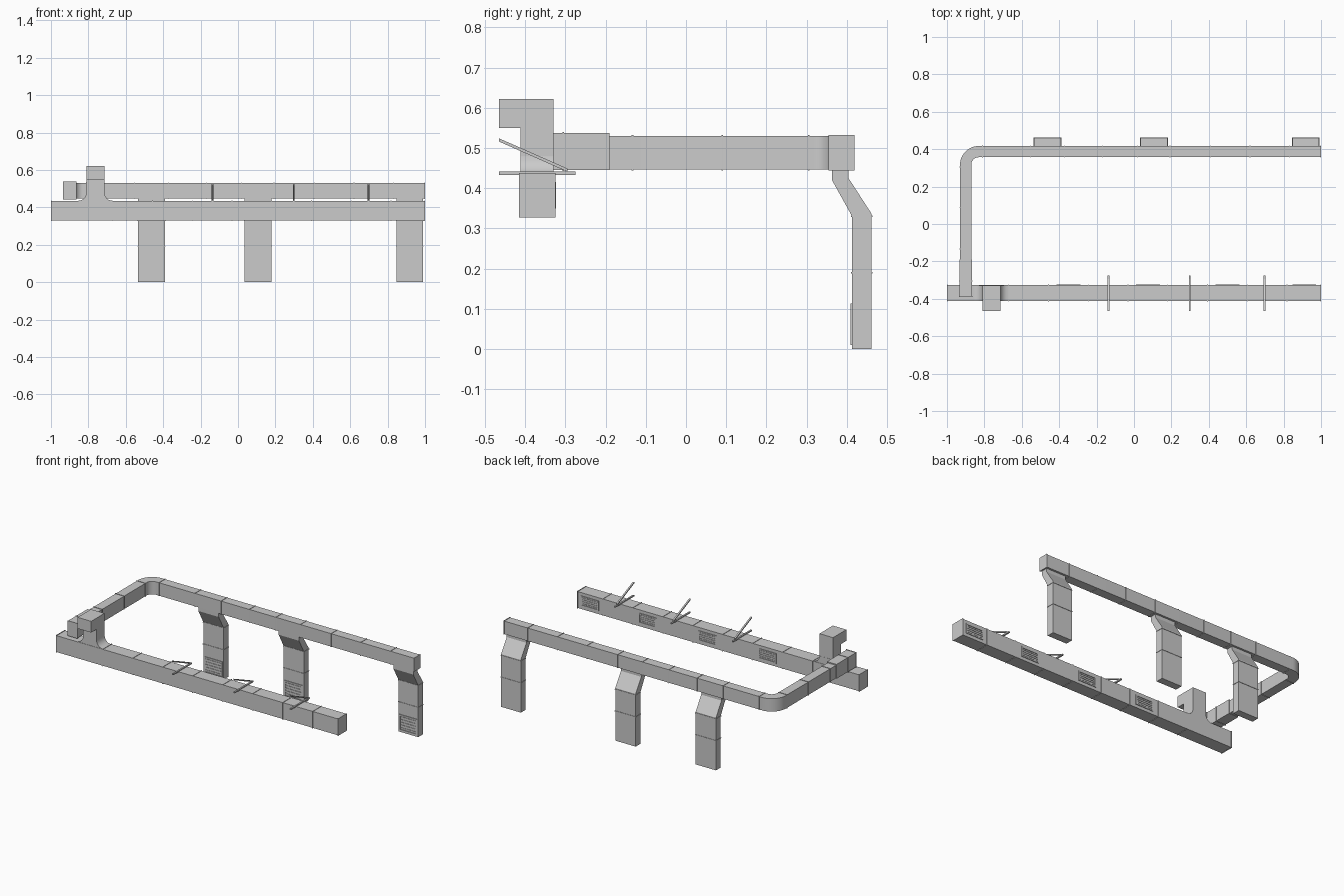
import bpy, bmesh
from math import sin, cos, pi
from mathutils import Vector

if "Cube" in bpy.data.objects:
    bpy.data.objects.remove(bpy.data.objects["Cube"])


def prism(name, pts, axis, lo, hi, smooth=False):
    """Extrude a 2D profile along an axis: x uses (y,z), y uses (x,z), z uses (x,y)."""
    put = {'x': lambda p: (lo, p[0], p[1]),
           'y': lambda p: (p[0], lo, p[1]),
           'z': lambda p: (p[0], p[1], lo)}[axis]
    vec = Vector([(hi - lo) if a == axis else 0 for a in 'xyz'])
    bm = bmesh.new()
    face = bm.faces.new([bm.verts.new(put(p)) for p in pts])
    res = bmesh.ops.extrude_face_region(bm, geom=[face], use_keep_orig=True)
    bmesh.ops.translate(bm, vec=vec, verts=[v for v in res['geom'] if isinstance(v, bmesh.types.BMVert)])
    bmesh.ops.recalc_face_normals(bm, faces=bm.faces)
    me = bpy.data.meshes.new(name)
    bm.to_mesh(me)
    bm.free()
    ob = bpy.data.objects.new(name, me)
    bpy.context.collection.objects.link(ob)
    if smooth:
        bpy.ops.object.select_all(action='DESELECT')
        ob.select_set(True)
        bpy.context.view_layer.objects.active = ob
        bpy.ops.object.shade_smooth_by_angle()
    return ob


def box(name, x0, x1, y0, y1, z0, z1):
    return prism(name, [(x0, y0), (x1, y0), (x1, y1), (x0, y1)], 'z', z0, z1)


def arc(cx, cy, r, a0, a1, n):
    return [(cx + r * cos(a0 + (a1 - a0) * i / n), cy + r * sin(a0 + (a1 - a0) * i / n)) for i in range(n + 1)]


F = 0.0025   # how far seam flanges stand out
T = 0.002    # half thickness of a flange


def flange_x(name, x, y0, y1, z0, z1):
    box(name, x - T, x + T, y0 - F, y1 + F, z0 - F, z1 + F)


def flange_y(name, y, x0, x1, z0, z1):
    box(name, x0 - F, x1 + F, y - T, y + T, z0 - F, z1 + F)


def grille(name, cx, hw, y, out, z0, z1, slats):
    """Frame with slats standing out of a duct face; out is +1 or -1 along y."""
    b = 0.008
    d = 0.004 * out

    def plate(part, x0, x1, za, zb, depth):
        box(name + part, x0, x1, min(y, y + depth), max(y, y + depth), za, zb)
    plate("_frame_bottom", cx - hw, cx + hw, z0, z0 + b, d)
    plate("_frame_top", cx - hw, cx + hw, z1 - b, z1, d)
    for s, part in ((-1, "_frame_left"), (1, "_frame_right")):
        xa, xb = sorted((cx + s * hw, cx + s * (hw - b)))
        plate(part, xa, xb, z0 + b, z1 - b, d)
    for i in range(slats):
        zc = z0 + b + (z1 - z0 - 2 * b) * (i + 0.5) / slats
        plate("_slat", cx - hw + b, cx + hw - b, zc - 0.004, zc + 0.004, d * 0.7)


# Front supply duct with seams and rear grilles
FY0, FY1, FZ0, FZ1 = -0.413, -0.327, 0.33, 0.435
box("supply_duct", -1, 1, FY0, FY1, FZ0, FZ1)
pitch, start = 0.2125, -0.669
for i in range(8):
    flange_x("supply_seam", start + i * pitch, FY0, FY1, FZ0, FZ1)
for x in (-1 + T, 1 - T):
    flange_x("supply_end_flange", x, FY0, FY1, FZ0, FZ1)
for i in (1, 3, 5, 7):
    grille("supply_grille", start + (i + 0.5) * pitch - (0.015 if i == 7 else 0), 0.063, FY1, 1, 0.35, 0.415, 4)

# Flared tee and riser with forward elbow
R = 0.045
flare = ([(-0.855, FZ1 - 0.002)] + arc(-0.855, FZ1 + R, R, -pi / 2, 0, 6)
         + arc(-0.67, FZ1 + R, R, pi, 1.5 * pi, 6) + [(-0.67, FZ1 - 0.002)])
prism("tee_flare", flare, 'y', -0.411, -0.329, True)
prism("riser_elbow", [(-0.33, 0.47), (-0.33, 0.622), (-0.465, 0.622), (-0.465, 0.55),
                      (-0.412, 0.55), (-0.412, 0.47)], 'x', -0.811, -0.715)

# Hanger brackets: flat bar and sloping strut
for x in (-0.137, 0.298, 0.697):
    box("bracket_bar", x - 0.005, x + 0.005, -0.465, -0.275, 0.433, 0.441)
    prism("bracket_strut", [(-0.465, 0.516), (-0.465, 0.524), (-0.295, 0.449), (-0.295, 0.441)],
          'x', x - 0.005, x + 0.005)

# Return duct: side run, rounded corner, long back run
RZ0, RZ1 = 0.447, 0.53
outline = ([(-0.93, -0.2)] + arc(-0.83, 0.317, 0.10, pi, pi / 2, 12) + [(1, 0.417), (1, 0.357)]
           + arc(-0.83, 0.317, 0.04, pi / 2, pi, 12) + [(-0.87, -0.2)])
prism("return_duct", outline, 'z', RZ0, RZ1, True)
box("return_collar", -0.934, -0.866, -0.39, -0.19, 0.445, 0.537)
flange_y("collar_flange", -0.305, -0.934, -0.866, 0.445, 0.537)
flange_y("collar_end_flange", -0.388, -0.934, -0.866, 0.445, 0.537)
for y in (-0.133, 0.09, 0.305):
    flange_y("return_side_seam", y, -0.93, -0.87, RZ0, RZ1)
for x in (-0.81, -0.555, -0.37, -0.17, 0.018, 0.192, 0.41, 0.62, 0.83, 0.998):
    flange_x("return_back_seam", x, 0.357, 0.417, RZ0, RZ1)

# Offset drop ducts with low front grilles
for x0, x1 in ((-0.535, -0.391), (0.034, 0.178), (0.848, 0.988)):
    prism("drop_duct", [(0.363, 0.45), (0.363, 0.42), (0.413, 0.33), (0.413, 0), (0.461, 0),
                        (0.461, 0.337), (0.404, 0.425), (0.404, 0.45)], 'x', x0, x1)
    box("drop_seam", x0 - F, x1 + F, 0.413 - F, 0.461 + F, 0.188, 0.192)
    box("drop_shoulder_seam", x0 - F, x1 + F, 0.413 - F, 0.461 + F, 0.328, 0.332)
    grille("drop_grille", (x0 + x1) / 2, 0.063, 0.413, -1, 0.01, 0.113, 5)
